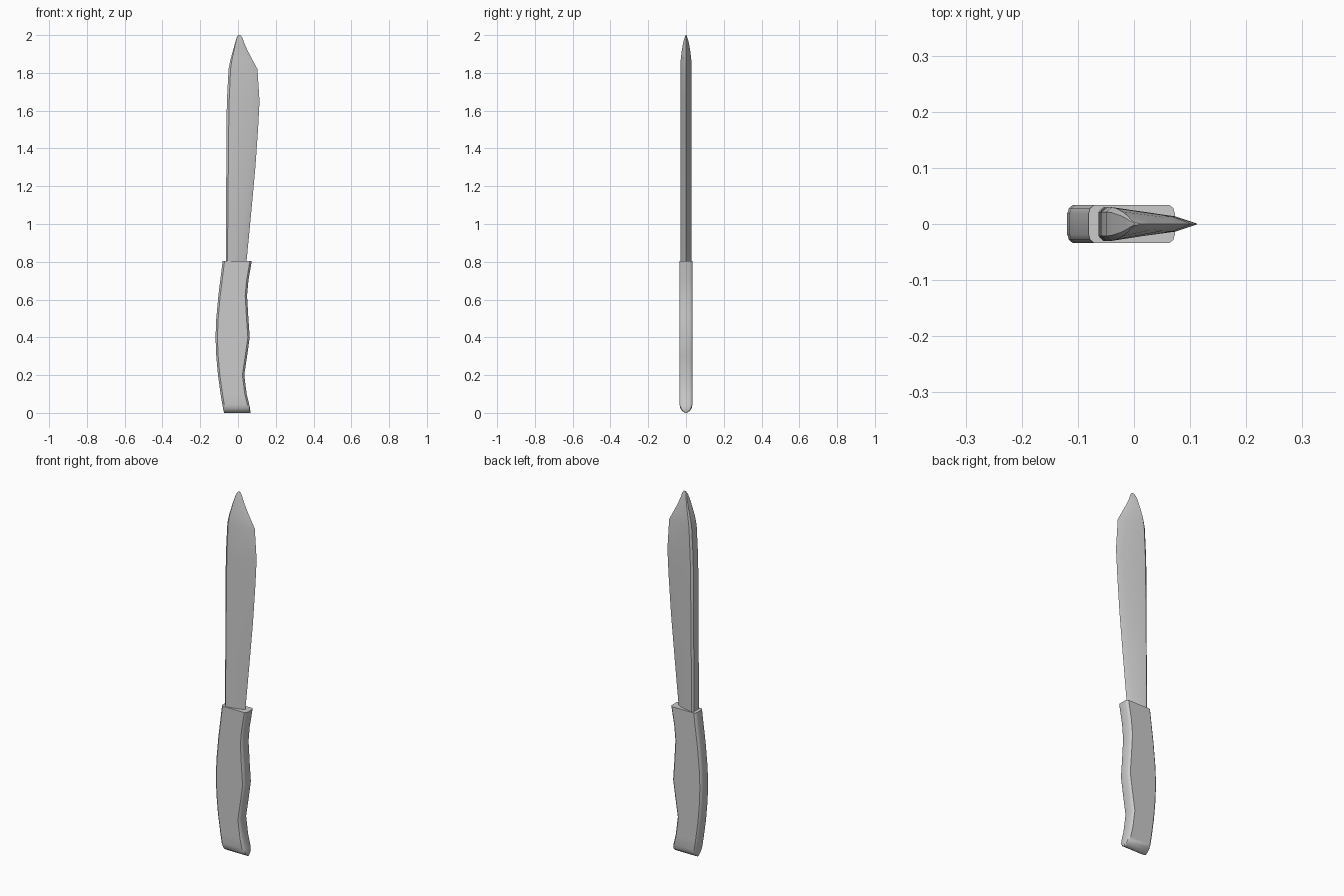
import bpy, bmesh

if "Cube" in bpy.data.objects:
    bpy.data.objects.remove(bpy.data.objects["Cube"])


def loft(name, rings, angle):
    """Skin a stack of equal-length rings and cap both ends."""
    bm = bmesh.new()
    loops = [[bm.verts.new(p) for p in ring] for ring in rings]
    for a, b in zip(loops, loops[1:]):
        n = len(a)
        for i in range(n):
            j = (i + 1) % n
            bm.faces.new((a[i], a[j], b[j], b[i]))
    bm.faces.new(loops[0])
    bm.faces.new(loops[-1])
    bmesh.ops.recalc_face_normals(bm, faces=bm.faces)
    mesh = bpy.data.meshes.new(name)
    bm.to_mesh(mesh)
    bm.free()
    obj = bpy.data.objects.new(name, mesh)
    bpy.context.collection.objects.link(obj)
    bpy.ops.object.select_all(action='DESELECT')
    obj.select_set(True)
    bpy.context.view_layer.objects.active = obj
    bpy.ops.object.shade_smooth_by_angle(angle=angle)
    return obj


def blade_ring(z, spine, edge, t):
    # thick rounded spine, flat flanks, bevel down to a sharp edge
    w = edge - spine
    half = [(spine, 0.72 * t), (spine + 0.07 * w, t), (spine + 0.77 * w, 0.45 * t)]
    return ([(x, -y, z) for x, y in half] + [(edge, 0, z)]
            + [(x, y, z) for x, y in reversed(half)])


def handle_ring(z, left, right, t):
    # slab with rounded corners
    half = [(left, 0.55 * t), (left + 0.003, 0.83 * t), (left + 0.01, t),
            (right - 0.01, t), (right - 0.003, 0.83 * t), (right, 0.55 * t)]
    return [(x, -y, z) for x, y in half] + [(x, y, z) for x, y in reversed(half)]


# Blade: height, spine x, edge x, half thickness
blade = [
    (0.79, -0.063, 0.044, 0.030), (1.05, -0.063, 0.069, 0.030),
    (1.30, -0.062, 0.092, 0.030), (1.50, -0.061, 0.106, 0.030),
    (1.65, -0.059, 0.114, 0.030), (1.82, -0.050, 0.103, 0.030),
    (1.87, -0.040, 0.076, 0.028), (1.92, -0.026, 0.050, 0.022),
    (1.96, -0.015, 0.032, 0.015), (1.985, -0.008, 0.024, 0.008),
    (2.00, 0.001, 0.014, 0.002),
]
loft("blade", [blade_ring(*r) for r in blade], 0.6)

# Handle: height, back x, finger-side x, half thickness
handle = [
    (0.005, -0.075, 0.065, 0.012), (0.012, -0.077, 0.065, 0.022),
    (0.025, -0.079, 0.064, 0.030), (0.045, -0.083, 0.059, 0.034),
    (0.10, -0.092, 0.046, 0.034), (0.20, -0.106, 0.033, 0.034),
    (0.30, -0.115, 0.048, 0.034), (0.40, -0.119, 0.062, 0.034),
    (0.50, -0.115, 0.055, 0.034), (0.62, -0.104, 0.048, 0.034),
    (0.70, -0.094, 0.055, 0.034), (0.805, -0.081, 0.073, 0.034),
]
handle.insert(0, (0.0, -0.074, 0.065, 0.004))
loft("handle", [handle_ring(*r) for r in handle], 0.6)
